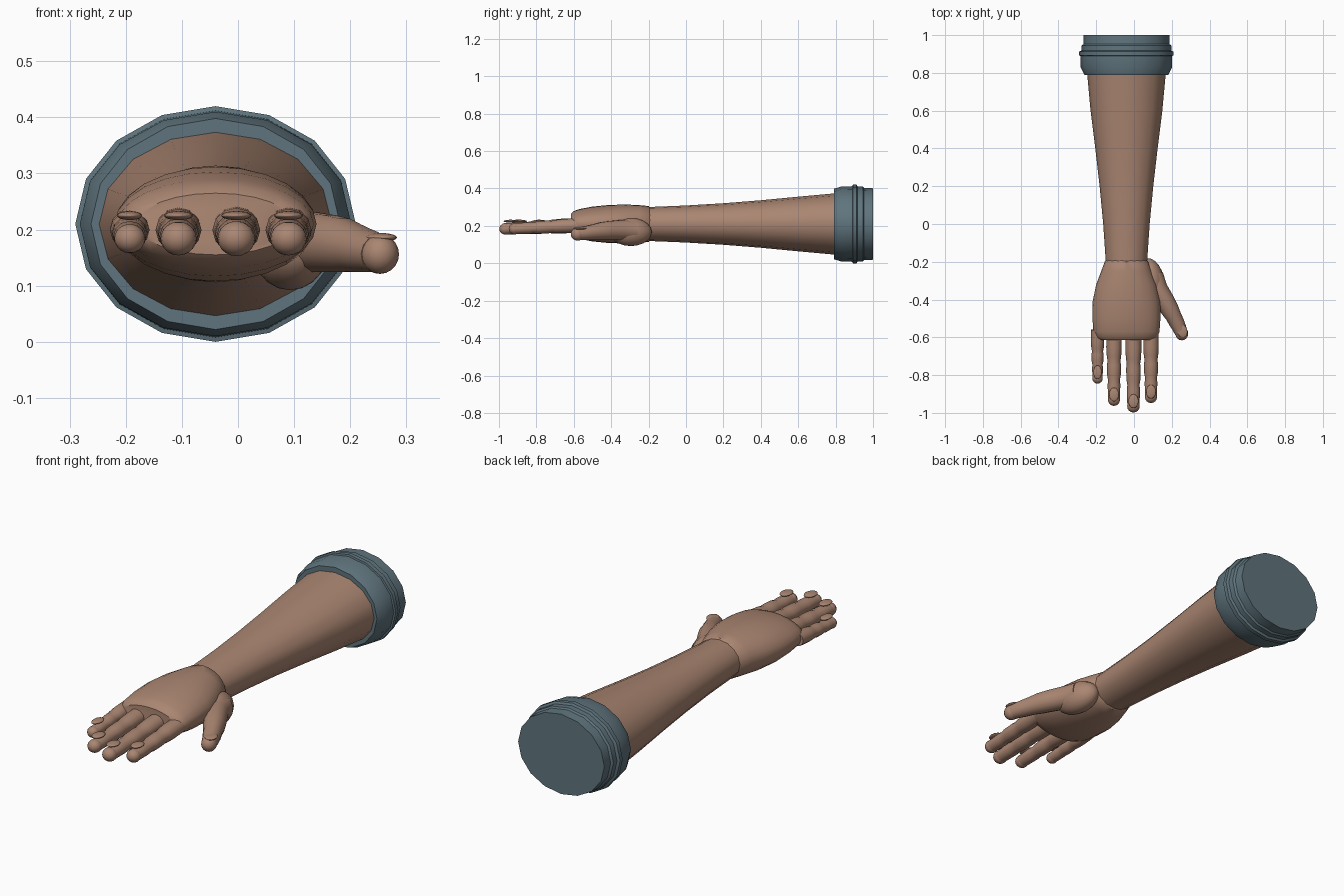
import bpy, bmesh, math
from mathutils import Vector

if "Cube" in bpy.data.objects:
    bpy.data.objects.remove(bpy.data.objects["Cube"])

def material(name, rgb):
    m = bpy.data.materials.new(name)
    m.diffuse_color = (*rgb, 1)
    m.use_nodes = True
    m.node_tree.nodes["Principled BSDF"].inputs["Base Color"].default_value = m.diffuse_color
    return m

SKIN = material("warm skin", (0.40, 0.235, 0.165))
CLOTH = material("slate sleeve", (0.115, 0.175, 0.205))

def finish(bm, name, mat, angle):
    bmesh.ops.recalc_face_normals(bm, faces=bm.faces)
    me = bpy.data.meshes.new(name)
    bm.to_mesh(me)
    bm.free()
    me.materials.append(mat)
    ob = bpy.data.objects.new(name, me)
    bpy.context.collection.objects.link(ob)
    bpy.ops.object.select_all(action='DESELECT')
    ob.select_set(True)
    bpy.context.view_layer.objects.active = ob
    bpy.ops.object.shade_smooth_by_angle(angle=math.radians(angle))
    return ob

def loft(name, rings, sides, mat, angle=40):
    """Skin elliptical rings (centre, half width, half height) along a path."""
    bm = bmesh.new()
    loops = []
    for i, (c, rx, rz) in enumerate(rings):
        a, b = rings[max(i - 1, 0)][0], rings[min(i + 1, len(rings) - 1)][0]
        d = (Vector(b) - Vector(a)).normalized()
        side = d.cross(Vector((0, 0, 1))).normalized()
        up = side.cross(d)
        loops.append([bm.verts.new(Vector(c) + side * rx * math.cos(t) + up * rz * math.sin(t))
                      for t in (2 * math.pi * k / sides for k in range(sides))])
    for p, q in zip(loops, loops[1:]):
        for k in range(sides):
            n = (k + 1) % sides
            bm.faces.new((p[k], p[n], q[n], q[k]))
    bm.faces.new(loops[0])
    bm.faces.new(loops[-1])
    return finish(bm, name, mat, angle)

def ball(name, centre, radii, turn=0, segments=16):
    bm = bmesh.new()
    bmesh.ops.create_uvsphere(bm, u_segments=segments, v_segments=10, radius=1)
    ob = finish(bm, name, SKIN, 60)
    ob.location, ob.scale, ob.rotation_euler = centre, radii, (0, 0, turn)
    return ob

CX, CZ = -0.04, 0.21

def along_arm(profile):
    return [((CX, y, CZ), rx, rz) for y, rx, rz in profile]

# Rolled sleeve with raised band
loft("sleeve", along_arm([
    (0.79, 0.222, 0.188), (0.83, 0.242, 0.200), (0.89, 0.242, 0.202), (0.892, 0.25, 0.21),
    (0.912, 0.25, 0.21), (0.918, 0.238, 0.20), (0.945, 0.238, 0.20), (0.952, 0.228, 0.193),
    (1.0, 0.228, 0.191)]), 16, CLOTH, 35)

# Tapered forearm
loft("forearm", along_arm([
    (0.84, 0.212, 0.168), (0.6, 0.19, 0.146), (0.4, 0.165, 0.127),
    (0.2, 0.142, 0.111), (0.0, 0.123, 0.099), (-0.22, 0.108, 0.09)]), 16, SKIN)

# Palm
loft("palm", along_arm([
    (-0.19, 0.105, 0.085), (-0.2, 0.115, 0.096), (-0.25, 0.134, 0.101), (-0.32, 0.16, 0.104),
    (-0.41, 0.179, 0.102), (-0.5, 0.18, 0.093), (-0.57, 0.175, 0.08), (-0.602, 0.162, 0.068),
    (-0.615, 0.14, 0.055)]), 24, SKIN)

# Fingers: three slightly swollen joints, rounded tip and raised nail
for name, x, tip, size in (("little", -0.193, -0.845, 0.86), ("ring", -0.106, -0.963, 1.0),
                           ("middle", -0.003, -0.998, 1.04), ("index", 0.09, -0.948, 1.0)):
    start = -0.56
    length = tip + 0.03 * size - start
    prof = ((0, .040), (.25, .041), (.38, .038), (.44, .034), (.5, .037), (.64, .036),
            (.72, .031), (.78, .034), (.9, .032), (1.0, .031))
    rings = [((x, start + length * t, 0.204 - 0.02 * t), r * size, r * size * 0.93) for t, r in prof]
    loft(name + "_finger", rings, 12, SKIN)
    ball(name + "_fingertip", (x, tip + 0.032 * size, 0.184), (0.032 * size, 0.032 * size, 0.030 * size))
    ball(name + "_nail", (x, tip + 0.06, 0.225), (0.026 * size, 0.037, 0.008))

# Thumb: fleshy base, bent tapered shaft, tip and nail
ball("thumb_base", (0.093, -0.295, 0.167), (0.066, 0.115, 0.075), math.radians(12), 20)
loft("thumb", [((0.105, -0.27, 0.175), 0.05, 0.055), ((0.125, -0.34, 0.178), 0.052, 0.055),
               ((0.163, -0.405, 0.175), 0.051, 0.052), ((0.188, -0.45, 0.172), 0.049, 0.049),
               ((0.21, -0.49, 0.167), 0.042, 0.043), ((0.225, -0.52, 0.163), 0.041, 0.04),
               ((0.24, -0.55, 0.16), 0.037, 0.037), ((0.251, -0.578, 0.157), 0.034, 0.034)], 14, SKIN)
ball("thumb_tip", (0.253, -0.58, 0.156), (0.034, 0.036, 0.035))
ball("thumb_nail", (0.254, -0.565, 0.186), (0.028, 0.038, 0.008), math.radians(20))
